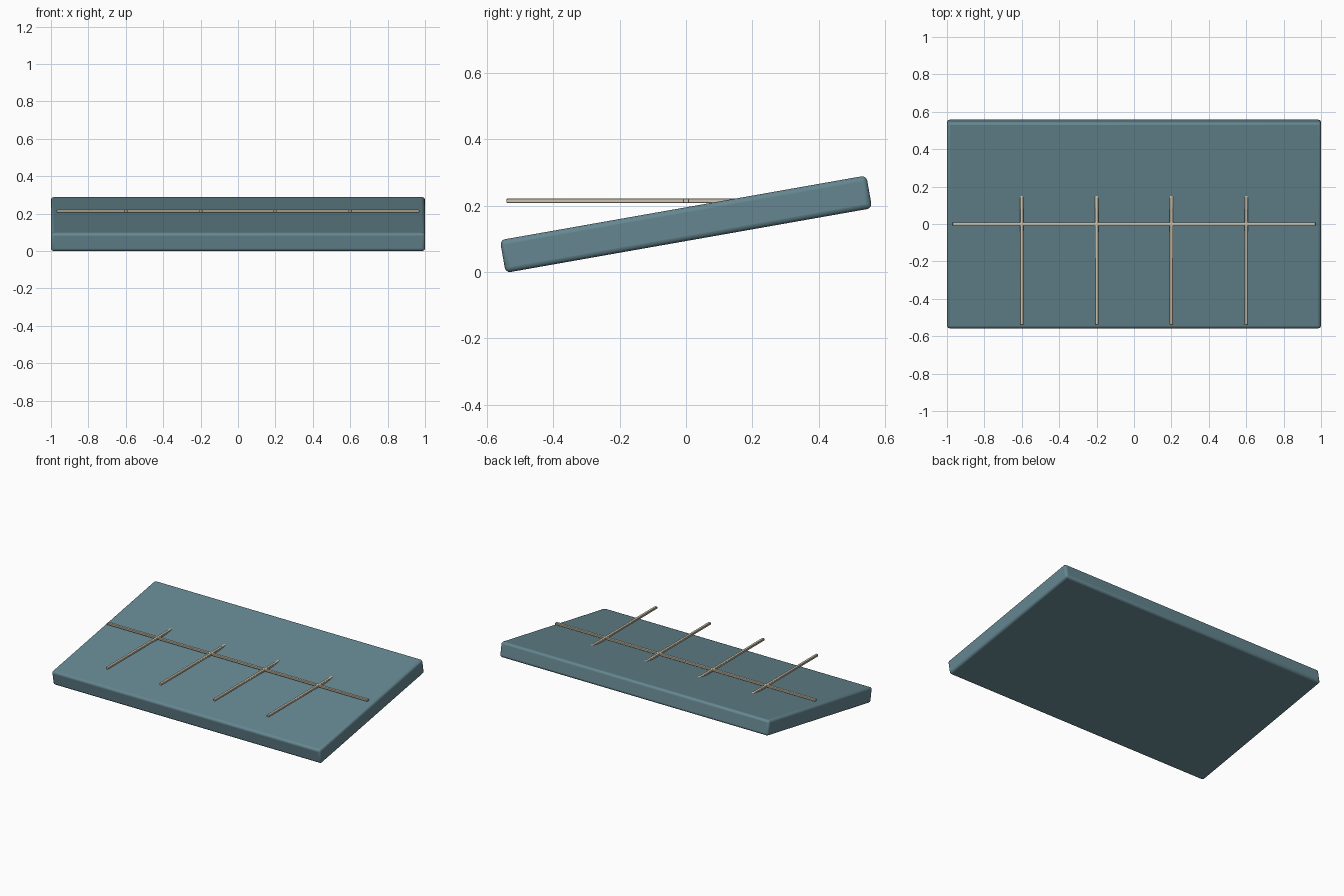
import bpy
import math

if "Cube" in bpy.data.objects:
    bpy.data.objects.remove(bpy.data.objects["Cube"])


def material(name, color):
    mat = bpy.data.materials.new(name)
    mat.diffuse_color = (*color, 1)
    mat.use_nodes = True
    mat.node_tree.nodes["Principled BSDF"].inputs["Base Color"].default_value = mat.diffuse_color
    return mat


def box(name, size, location, mat, bevel, segments, tilt=0.0):
    bpy.ops.mesh.primitive_cube_add(size=1, location=location, rotation=(tilt, 0, 0))
    obj = bpy.context.object
    obj.name = name
    obj.scale = size
    bpy.ops.object.transform_apply(location=False, rotation=False, scale=True)
    mod = obj.modifiers.new("rounded_edges", 'BEVEL')
    mod.width = bevel
    mod.segments = segments
    obj.data.materials.append(mat)
    bpy.ops.object.shade_smooth_by_angle(angle=math.radians(35))
    return obj


teal = material("panel_blue", (0.13, 0.24, 0.28))
beige = material("grid_beige", (0.62, 0.55, 0.42))

# tilted panel slab, rising toward the back
box("panel", (2.0, 1.12, 0.1), (0, 0, 0.144), teal, 0.015, 3, math.radians(10))

# level grid: one long bar and four cross bars that run into the slab
ROD_Z = 0.214
box("long_grid_bar", (1.94, 0.018, 0.014), (0, 0, ROD_Z), beige, 0.002, 1)
for i, x in enumerate((-0.6, -0.2, 0.2, 0.6)):
    box(f"cross_grid_bar_{i + 1}", (0.018, 1.08, 0.014), (x, 0, ROD_Z), beige, 0.002, 1)
